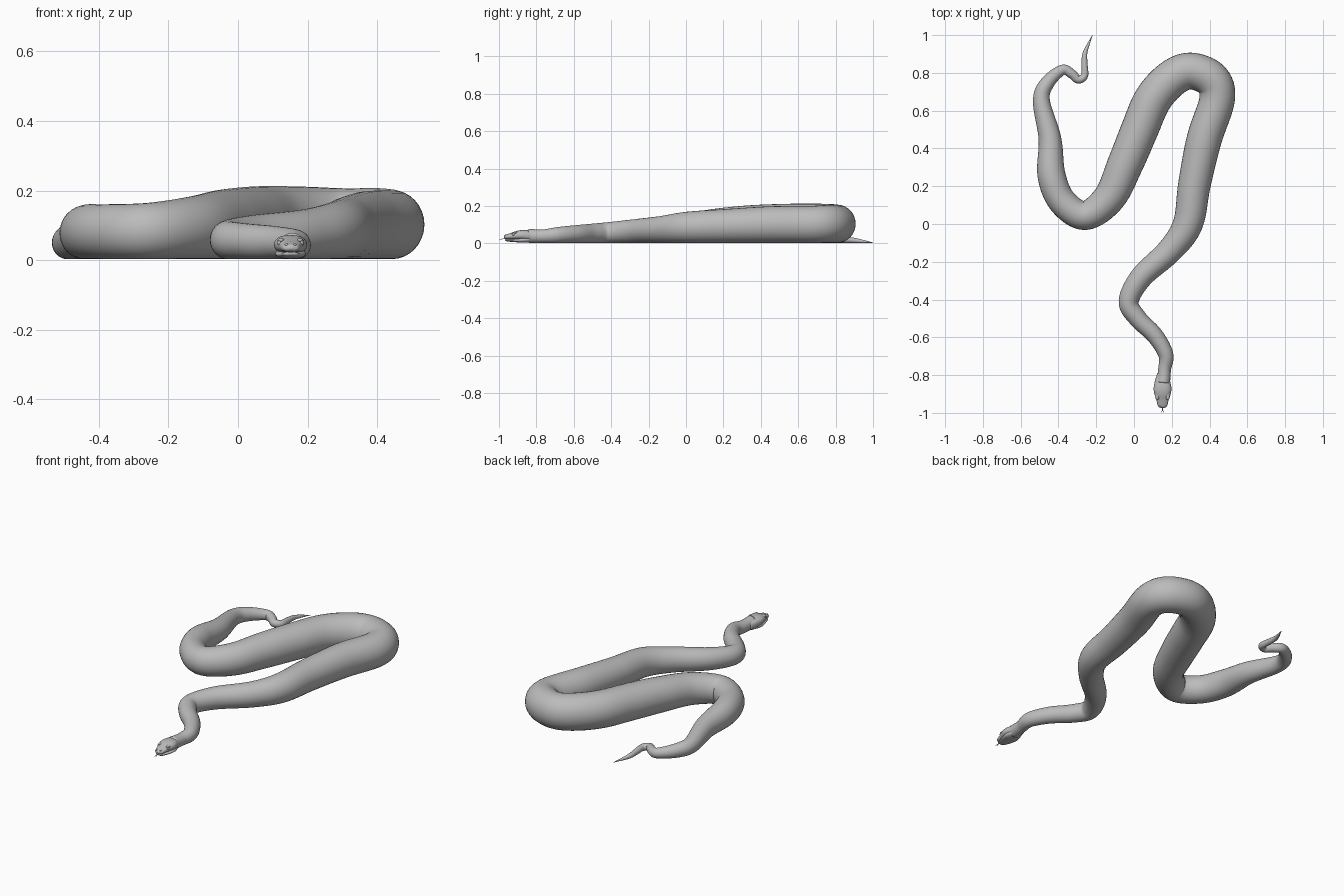
import bpy, bmesh, math
from mathutils import Vector

cube = bpy.data.objects.get("Cube")
if cube:
    bpy.data.objects.remove(cube, do_unlink=True)


def make_material(name, rgb):
    mat = bpy.data.materials.new(name)
    mat.use_nodes = True
    mat.diffuse_color = (*rgb, 1)
    mat.node_tree.nodes["Principled BSDF"].inputs["Base Color"].default_value = (*rgb, 1)
    return mat


grey = make_material("plain grey", (0.5, 0.5, 0.5))


def spline(rows, steps):
    """Catmull-Rom interpolation of rows of any width."""
    pts = [Vector(r) for r in rows]
    pts = [pts[0] * 2 - pts[1]] + pts + [pts[-1] * 2 - pts[-2]]
    out = []
    for a, b, c, d in zip(pts, pts[1:], pts[2:], pts[3:]):
        for i in range(steps):
            t = i / steps
            out.append(0.5 * (2 * b + (c - a) * t + (2 * a - 5 * b + 4 * c - d) * t ** 2
                              + (3 * b - a - 3 * c + d) * t ** 3))
    return out + [pts[-2]]


def finish(name, bm):
    bmesh.ops.recalc_face_normals(bm, faces=bm.faces)
    mesh = bpy.data.meshes.new(name)
    bm.to_mesh(mesh)
    bm.free()
    mesh.materials.append(grey)
    mesh.polygons.foreach_set("use_smooth", [True] * len(mesh.polygons))
    obj = bpy.data.objects.new(name, mesh)
    bpy.context.collection.objects.link(obj)
    return obj


def loft(name, stations, sides=32, power=1.0):
    """Skin rings (centre, half width, half height) along a level path."""
    bm = bmesh.new()
    rings = []
    for i, (centre, w, h) in enumerate(stations):
        along = stations[min(i + 1, len(stations) - 1)][0] - stations[max(i - 1, 0)][0]
        side = Vector((along.y, -along.x, 0)).normalized()
        ring = []
        for k in range(sides):
            a = math.tau * k / sides
            c, s = math.cos(a), math.sin(a)
            u = math.copysign(abs(c) ** power, c) * w
            v = math.copysign(abs(s) ** power, s) * h
            ring.append(bm.verts.new(centre + side * u + Vector((0, 0, v))))
        rings.append(ring)
    for r0, r1 in zip(rings, rings[1:]):
        for k in range(sides):
            n = (k + 1) % sides
            bm.faces.new((r0[k], r0[n], r1[n], r1[k]))
    bm.faces.new(rings[0])
    bm.faces.new(rings[-1])
    return finish(name, bm)


def ball(name, centre, size, segments=16):
    bm = bmesh.new()
    bmesh.ops.create_uvsphere(bm, u_segments=segments, v_segments=segments // 2, radius=1)
    bmesh.ops.scale(bm, vec=size, verts=bm.verts)
    bmesh.ops.translate(bm, vec=centre, verts=bm.verts)
    return finish(name, bm)


# Body: x, y, half width from the neck to the tail tip
path = [
    (.155, -.84, .036), (.162, -.77, .034), (.168, -.69, .040), (.11, -.59, .045),
    (.02, -.50, .049), (-.028, -.41, .053), (.04, -.28, .060), (.19, -.14, .068),
    (.285, 0, .079), (.32, .21, .086), (.372, .45, .093), (.44, .66, .094),
    (.41, .765, .097), (.30, .81, .097), (.20, .77, .099), (.10, .66, .1),
    (.03, .50, .099), (-.045, .32, .095), (-.13, .14, .086), (-.26, .045, .077),
    (-.38, .12, .075), (-.437, .26, .074), (-.445, .45, .060), (-.49, .65, .045),
    (-.46, .745, .038), (-.38, .815, .028), (-.33, .795, .025), (-.295, .765, .022),
    (-.262, .785, .019), (-.262, .85, .016), (-.258, .91, .012), (-.22, 1, .001),
]
body = []
for x, y, w in spline(path, 8):
    h = w * 1.05
    body.append((Vector((x, y, h + .003)), w, h))
loft("body", body)

# Head: distance, half width, bottom, top
HX = .151


def head_part(name, rows, power):
    stations = []
    for y, w, low, high in spline(rows, 6):
        stations.append((Vector((HX, y, (low + high) / 2)), w, (high - low) / 2))
    return loft(name, stations, 32, power)


head_part("upper_head", [
    (-.79, .028, .012, .062), (-.83, .040, .012, .069), (-.87, .047, .017, .072),
    (-.90, .043, .020, .068), (-.93, .033, .022, .058), (-.955, .027, .023, .050),
    (-.968, .021, .026, .045), (-.974, .006, .031, .039)], .85)
head_part("lower_jaw", [
    (-.81, .028, .008, .040), (-.86, .043, .004, .034), (-.90, .040, .006, .027),
    (-.94, .028, .009, .024), (-.960, .021, .012, .024), (-.967, .006, .016, .022)], .85)

# Eyes, brows and nostrils, mirrored across the head
for side, label in ((1, "left"), (-1, "right")):
    ball(label + "_eye", (HX + side * .031, -.921, .049), (.007, .009, .008))
    ball(label + "_brow", (HX + side * .027, -.912, .057), (.010, .019, .006))
    ball(label + "_nostril", (HX + side * .012, -.964, .044), (.005, .006, .004))

# Forked tongue
tongue_z = .024
loft("tongue", [(Vector((HX, y, tongue_z)), .003, .0015) for y in (-.95, -.985)], 8)
for side, label in ((1, "left"), (-1, "right")):
    loft(label + "_tongue_fork", [
        (Vector((HX + side * .001, -.983, tongue_z)), .002, .0014),
        (Vector((HX + side * .005, -1, tongue_z - .003)), .0006, .0006)], 8)
